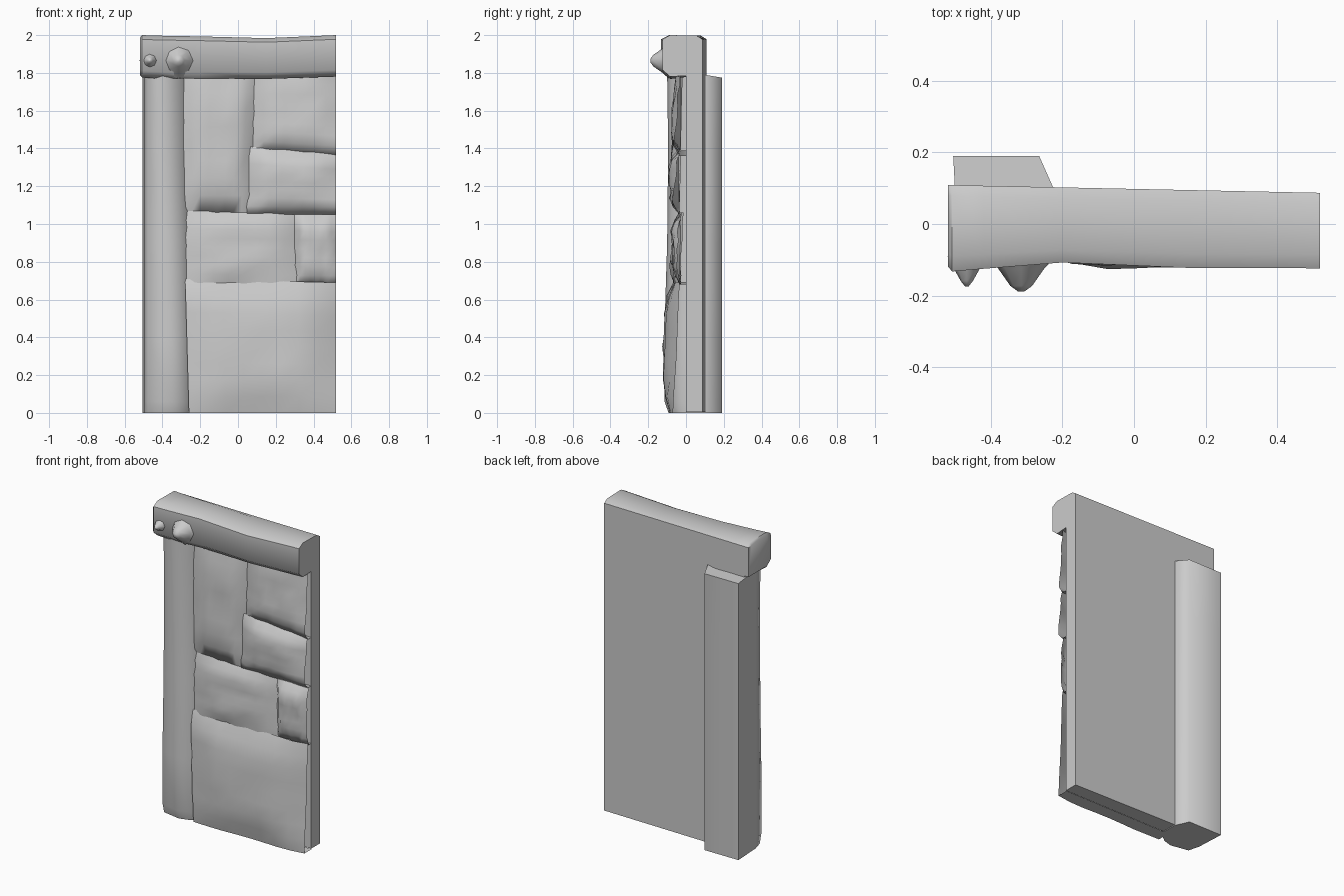
import bpy, bmesh, math, random
from mathutils import Vector

random.seed(4)
if "Cube" in bpy.data.objects:
    bpy.data.objects.remove(bpy.data.objects["Cube"])

grey = bpy.data.materials.new("plain_grey")
grey.use_nodes = True
grey.diffuse_color = (0.6, 0.6, 0.6, 1)
grey.node_tree.nodes["Principled BSDF"].inputs["Base Color"].default_value = (0.6, 0.6, 0.6, 1)


def finish(name, bm, angle):
    bmesh.ops.recalc_face_normals(bm, faces=bm.faces)
    mesh = bpy.data.meshes.new(name)
    bm.to_mesh(mesh)
    bm.free()
    obj = bpy.data.objects.new(name, mesh)
    bpy.context.collection.objects.link(obj)
    mesh.materials.append(grey)
    bpy.ops.object.select_all(action='DESELECT')
    obj.select_set(True)
    bpy.context.view_layer.objects.active = obj
    bpy.ops.object.shade_smooth_by_angle(angle=math.radians(angle))


def loft(name, rings, angle):
    bm = bmesh.new()
    loops = [[bm.verts.new(p) for p in ring] for ring in rings]
    n = len(loops[0])
    for a, b in zip(loops, loops[1:]):
        for i in range(n):
            bm.faces.new((a[i], a[(i + 1) % n], b[(i + 1) % n], b[i]))
    bm.faces.new(loops[0])
    bm.faces.new(loops[-1])
    finish(name, bm, angle)


def back_plane(x):
    return 0.098 - 0.021 * x


# Flat wall core with a straight back
wall = [(-0.49, 0.0), (0.52, 0.0), (0.52, back_plane(0.52)), (-0.49, back_plane(-0.49))]
loft("wall_core", [[(x, y, z) for x, y in wall] for z in (0.005, 1.8)], 30)

# Post: back is flat with one bevel, front is hewn and swells at the foot
post = [(-0.505, 0.19), (-0.265, 0.19), (-0.225, 0.10), (-0.24, -0.02),
        (-0.31, -0.085), (-0.37, -0.105), (-0.475, -0.08), (-0.495, 0.0)]
rings = []
for z, front, shift in [(0.0, 0.88, 0.015), (0.06, 1.08, 0.02), (0.4, 1.1, 0.015),
                        (0.9, 0.95, 0.0), (1.4, 0.9, -0.02), (1.79, 0.95, -0.03)]:
    rings.append([(x + (shift if x > -0.45 and y < 0.05 else 0),
                   y * front if y < 0 else y,
                   z - (0.015 if z > 1.7 and y > 0.15 else 0)) for x, y in post])
loft("post", rings, 70)

# Beam across the top: straight back edge, bowed front, flared end over the post
beam = [(-0.085, 1.0), (-0.125, 0.90), (-0.125, 0.16), (-0.085, 0.0)]
rings = []
for x, low, high, deep in [(-0.52, 1.79, 1.985, 0.95), (-0.508, 1.775, 2.0, 1.06),
                           (-0.42, 1.77, 1.997, 1.0), (-0.2, 1.77, 1.993, 0.86),
                           (0.15, 1.768, 1.984, 0.98), (0.52, 1.78, 2.0, 0.99)]:
    y = back_plane(x)
    rings.append([(x, y, 1.978), (x, y - 0.03, high - 0.003)]
                 + [(x, f * deep, low + t * (high - low)) for f, t in beam]
                 + [(x, y, 1.79)])
loft("beam", rings, 50)


# Pegs: soft cones swelling out of the face of the beam
def peg(name, x, z, radius, tip):
    rings = []
    for y, r in [(-0.09, 1.2), (-0.125, 0.8), (tip + 0.015, 0.38), (tip, 0.12)]:
        rings.append([(x + r * radius * math.cos(k * math.tau / 8), y,
                       z + r * radius * math.sin(k * math.tau / 8)) for k in range(8)])
    loft(name, rings, 120)


peg("main_peg", -0.315, 1.865, 0.08, -0.188)
peg("end_peg", -0.467, 1.865, 0.045, -0.174)


# Stones: pillowed patches; rims give the depth left at the left, right, bottom and top edges
def stone(name, corners, depth, tilt_x, tilt_z, rims, cells=8):
    a, b, c, d = [Vector(p) for p in corners]
    left, right, bottom, top = rims
    bm = bmesh.new()
    # the first row is the underside, running back into the wall
    grid = [[bm.verts.new((a.lerp(b, i / cells).x, 0.005, a.lerp(b, i / cells).y))
             for i in range(cells + 1)]]
    for j in range(cells + 1):
        row = []
        for i in range(cells + 1):
            u, v = i / cells, j / cells
            p = a.lerp(b, u).lerp(d.lerp(c, u), v)
            fill = 1.0
            for t, rim in ((u, left), (1 - u, right * (1 - 0.4 * v)), (v, bottom), (1 - v, top)):
                fill = min(fill, rim + (1 - rim) * min(1, 4 * t) ** 0.6)
            y = depth + tilt_x * (u - 0.5) + tilt_z * (v - 0.5) + random.uniform(-0.008, 0.008)
            row.append(bm.verts.new((p.x, -fill * y, p.y)))
        grid.append(row)
    for r, s in zip(grid, grid[1:]):
        for i in range(cells):
            bm.faces.new((r[i], r[i + 1], s[i + 1], s[i]))
    finish(name, bm, 70)


stones = [
    ("foot_stone", [(-0.26, 0.0), (0.52, 0.0), (0.52, 0.69), (-0.28, 0.71)],
     0.115, -0.02, -0.01, (0.65, 0.6, 0.7, 0.5)),
    ("middle_stone", [(-0.28, 0.69), (0.33, 0.68), (0.31, 1.06), (-0.28, 1.07)],
     0.075, -0.01, -0.02, (0.6, 0.4, 0.7, 0.5)),
    ("middle_end_stone", [(0.30, 0.68), (0.52, 0.68), (0.52, 1.05), (0.30, 1.06)],
     0.07, -0.01, 0.02, (0.4, 0.85, 0.5, 0.3)),
    ("tall_stone", [(-0.29, 1.06), (0.06, 1.06), (0.10, 1.79), (-0.30, 1.79)],
     0.075, 0.01, -0.02, (0.5, 0.4, 0.4, 0.7)),
    ("upper_end_stone", [(0.04, 1.05), (0.52, 1.05), (0.52, 1.37), (0.06, 1.41)],
     0.085, 0.0, 0.01, (0.4, 0.85, 0.4, 0.4)),
    ("top_end_stone", [(0.08, 1.39), (0.52, 1.36), (0.52, 1.79), (0.08, 1.79)],
     0.068, 0.01, -0.02, (0.4, 0.85, 0.4, 0.8)),
]
for spec in stones:
    stone(*spec)
